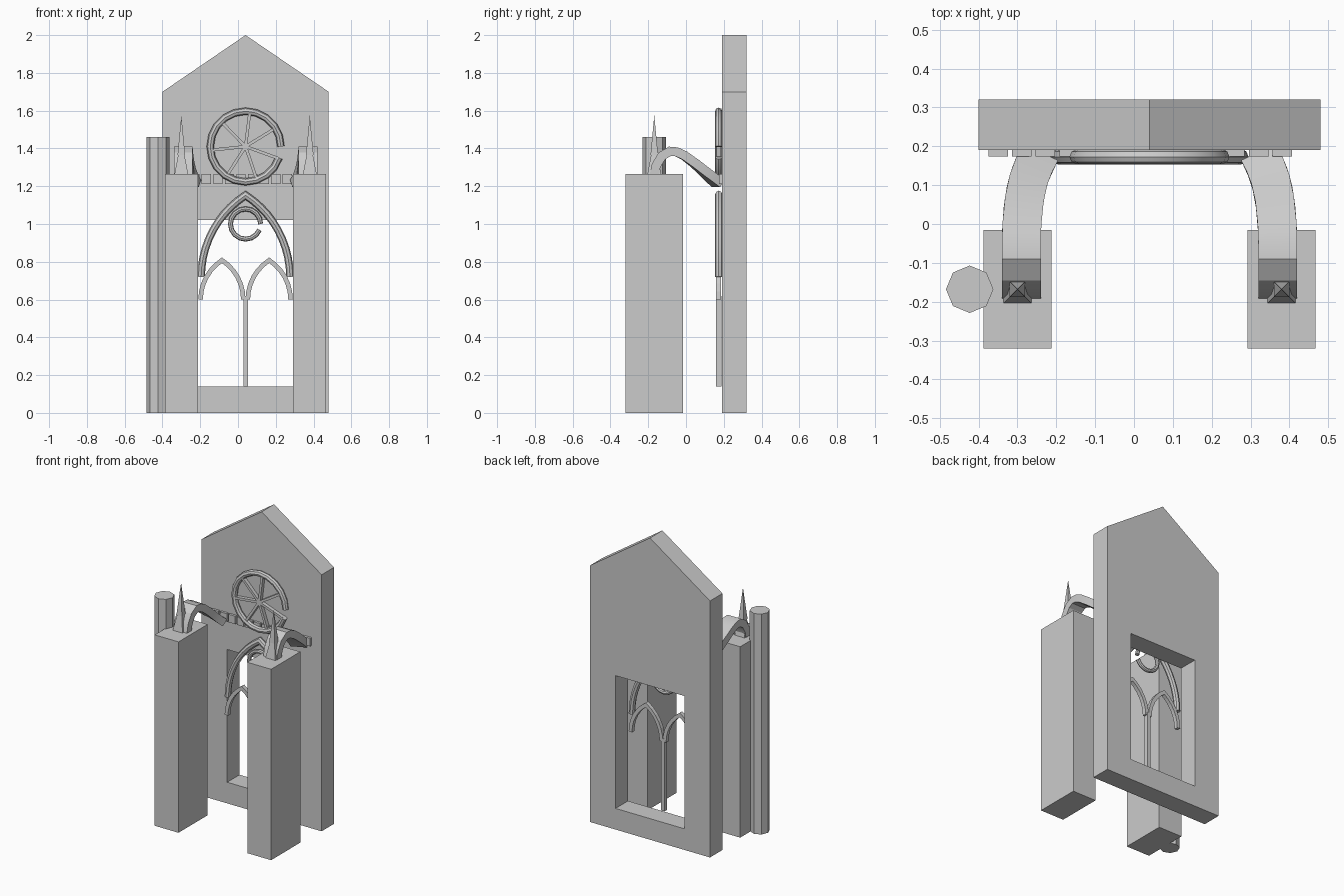
import bpy, bmesh, math
from mathutils import Vector

if "Cube" in bpy.data.objects:
    bpy.data.objects.remove(bpy.data.objects["Cube"])

CX = 0.04      # symmetry line of the facade
YT = 0.173     # depth of the tracery


def finish(name, bm, smooth=False):
    bmesh.ops.recalc_face_normals(bm, faces=bm.faces)
    me = bpy.data.meshes.new(name)
    bm.to_mesh(me)
    bm.free()
    ob = bpy.data.objects.new(name, me)
    bpy.context.collection.objects.link(ob)
    if smooth:
        bpy.ops.object.select_all(action='DESELECT')
        ob.select_set(True)
        bpy.context.view_layer.objects.active = ob
        bpy.ops.object.shade_smooth_by_angle(angle=math.radians(25))
    return ob


def box(name, x0, x1, y0, y1, z0, z1):
    bm = bmesh.new()
    bmesh.ops.create_cube(bm, size=1)
    for v in bm.verts:
        v.co = ((x0 + x1) / 2 + v.co.x * (x1 - x0),
                (y0 + y1) / 2 + v.co.y * (y1 - y0),
                (z0 + z1) / 2 + v.co.z * (z1 - z0))
    return finish(name, bm)


def rect(w, h):
    return [(-w / 2, -h / 2), (w / 2, -h / 2), (w / 2, h / 2), (-w / 2, h / 2)]


def octagon(r):
    return [(r * math.cos(math.pi * k / 4), r * math.sin(math.pi * k / 4)) for k in range(8)]


def sweep(name, path, section, axis, smooth=False):
    """Sweep a section of (along axis, along normal) points with mitred joints."""
    pts = [Vector(p) for p in path]
    bm = bmesh.new()
    rings = []
    for i, p in enumerate(pts):
        d0 = (p - pts[max(i - 1, 0)]).normalized()
        d1 = (pts[min(i + 1, len(pts) - 1)] - p).normalized()
        t = (d0 + d1).normalized()
        miter = 1 / max(t.dot(d1 if d1.length else d0), 0.5)
        a = axis(t)
        n = t.cross(a).normalized() * miter
        rings.append([bm.verts.new(p + a * u + n * w) for u, w in section])
    m = len(section)
    for r, s in zip(rings, rings[1:]):
        for k in range(m):
            bm.faces.new((r[k], r[(k + 1) % m], s[(k + 1) % m], s[k]))
    bm.faces.new(rings[0])
    bm.faces.new(rings[-1])
    return finish(name, bm, smooth)


def depth_axis(t):
    return Vector((0, 1, 0))


def level_axis(t):
    return Vector((t.y, -t.x, 0)).normalized()


def pointed_arch(cx, half, z0, height, n):
    R = (half ** 2 + height ** 2) / (2 * half)
    top = math.asin(height / R)
    left = [(cx - half + R - R * math.cos(top * k / n), YT, z0 + R * math.sin(top * k / n))
            for k in range(n + 1)]
    return left + [(2 * cx - x, y, z) for x, y, z in left[-2::-1]]


def open_ring(cx, cz, r, n=16):
    return [(cx + r * math.cos(2 * math.pi * k / n), YT, cz + r * math.sin(2 * math.pi * k / n))
            for k in range(n)]


# Gabled wall with its rectangular window opening
cu = bpy.data.curves.new("gable_wall", 'CURVE')
cu.dimensions, cu.fill_mode, cu.extrude = '2D', 'BOTH', 0.065
for loop in ([(-.40, 0), (.48, 0), (.48, 1.7), (CX, 2), (-.40, 1.7)],
             [(-.212, .14), (.292, .14), (.292, 1.02), (-.212, 1.02)]):
    sp = cu.splines.new('POLY')
    sp.points.add(len(loop) - 1)
    for p, (x, z) in zip(sp.points, loop):
        p.co = (x, z, 0, 1)
    sp.use_cyclic_u = True
    sp.use_smooth = False
wall = bpy.data.objects.new("gable_wall", cu)
wall.location.y = 0.255
wall.rotation_euler.x = math.pi / 2
bpy.context.collection.objects.link(wall)

# Piers, flying arches and pinnacles, one set on each side
flyer = [(-.29, -.17, 1.25), (-.29, -.158, 1.31), (-.29, -.128, 1.36), (-.29, -.085, 1.385),
         (-.29, -.05, 1.382), (-.289, -.01, 1.363), (-.284, .05, 1.318),
         (-.275, .1, 1.275), (-.262, .14, 1.241), (-.247, .172, 1.214)]
for side, s in (("left", 1), ("right", -1)):
    def mx(x):
        return CX + s * (x - CX)
    xa, xb = sorted((mx(-.387), mx(-.212)))
    box(side + "_pier", xa, xb, -.32, -.015, 0, 1.265)
    sweep(side + "_flying_arch", [(mx(x), y, z) for x, y, z in flyer], rect(.1, .048), level_axis, True)
    for part, r1, r2, z0, z1 in (("pinnacle_base", .036, .016, 1.265, 1.37),
                                 ("pinnacle_spire", .02, .0, 1.365, 1.575)):
        bm = bmesh.new()
        bmesh.ops.create_cone(bm, cap_ends=True, segments=4, depth=z1 - z0,
                              radius1=r1 * math.sqrt(2), radius2=r2 * math.sqrt(2))
        bmesh.ops.remove_doubles(bm, verts=bm.verts, dist=1e-5)
        ob = finish(side + "_" + part, bm)
        ob.location = (mx(-.30), -.168, (z0 + z1) / 2)
        ob.rotation_euler.z = math.pi / 4

# Octagonal stair turret beside the left pier
sweep("corner_turret", [(-.423, -.168, 0), (-.423, -.168, 1.46)], octagon(.061),
      lambda t: Vector((1, 0, 0)))

# Rose window: open ring and seven spokes
sweep("rose_ring", open_ring(CX, 1.41, .187, 20)[:20], octagon(.019), depth_axis, True)
for k in range(7):
    a = math.radians(83 + k * 360 / 7)
    sweep("rose_spoke", [(CX, YT, 1.41), (CX + .18 * math.cos(a), YT, 1.41 + .18 * math.sin(a))],
          rect(.024, .016), depth_axis)

# Window tracery: main arch, oculus, twin lancets and mullion
sweep("main_arch", pointed_arch(CX, .235, .72, .432, 10), octagon(.02), depth_axis, True)
sweep("oculus_ring", open_ring(CX, 1.0, .08), octagon(.013), depth_axis, True)
for cx in (CX - .125, CX + .125):
    sweep("lancet_arch", pointed_arch(cx, .113, .6, .208, 6), rect(.026, .024), depth_axis)
box("mullion", CX - .012, CX + .012, .16, .187, .14, .62)

# Corbel table across the facade
for k in range(13):
    x = -.35 + .061 * k
    box("corbel", x - .025, x + .025, .174, .192, 1.212, 1.265)
